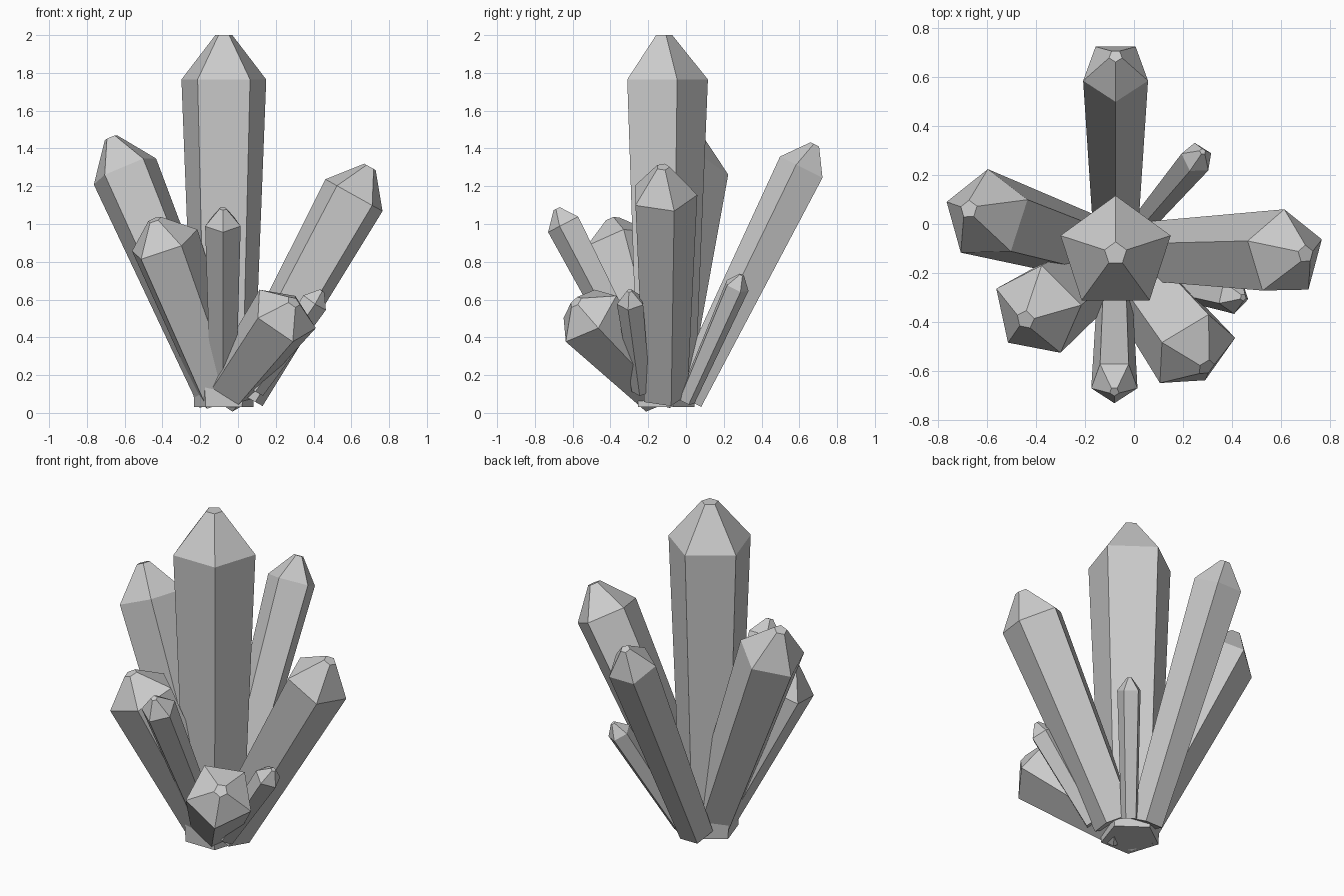
import bpy, bmesh
from math import cos, sin, tau, radians
from mathutils import Vector

if "Cube" in bpy.data.objects:
    bpy.data.objects.remove(bpy.data.objects["Cube"])


def crystal(name, base, shoulder, tip_len, radius, spin):
    """Five-sided shaft that widens to its shoulder, then a blunt pointed tip."""
    base, shoulder = Vector(base), Vector(shoulder)
    axis = (shoulder - base).normalized()
    tilt = Vector((0, 0, 1)).rotation_difference(axis)
    tip = shoulder + axis * tip_len
    bm = bmesh.new()
    rings = []
    for centre, r in ((base, radius * 0.7), (shoulder, radius), (tip, radius * 0.2)):
        angles = [radians(spin) + tau * i / 5 for i in range(5)]
        rings.append([bm.verts.new(centre + tilt @ Vector((r * cos(a), r * sin(a), 0)))
                      for a in angles])
    for low, high in zip(rings, rings[1:]):
        for i in range(5):
            j = (i + 1) % 5
            bm.faces.new((low[i], low[j], high[j], high[i]))
    bm.faces.new(rings[0][::-1])
    bm.faces.new(rings[-1])
    mesh = bpy.data.meshes.new(name)
    bm.to_mesh(mesh)
    bm.free()
    bpy.context.collection.objects.link(bpy.data.objects.new(name, mesh))


# name, base centre, shoulder centre, tip length, shoulder radius, spin in degrees
CRYSTALS = [
    # tall upright centre
    ("main_crystal", (-0.075, -0.12, 0.03), (-0.075, -0.12, 1.765), 0.235, 0.236, 90),
    # large leaning crystals
    ("back_crystal", (-0.075, 0.01, 0.067), (-0.075, 0.622, 1.295), 0.14, 0.139, -90),
    ("right_crystal", (0.025, -0.12, 0.095), (0.615, -0.122, 1.152), 0.172, 0.182, 91),
    ("left_crystal", (-0.09, -0.124, 0.08), (-0.60, 0.037, 1.285), 0.188, 0.188, 90),
    ("front_left_crystal", (-0.079, -0.126, 0.08), (-0.393, -0.354, 0.896), 0.14, 0.195, 82),
    ("front_crystal", (-0.078, -0.16, 0.07), (-0.08, -0.642, 1.002), 0.09, 0.099, -90),
    ("front_right_crystal", (-0.061, -0.13, 0.107), (0.245, -0.52, 0.52), 0.105, 0.19, 81),
    # small crystals
    ("small_back_crystal", (0.03, 0.0, 0.065), (0.257, 0.268, 0.67), 0.07, 0.068, 95),
    ("small_right_crystal", (0.09, -0.235, 0.12), (0.405, -0.292, 0.587), 0.072, 0.075, -85),
]
for spec in CRYSTALS:
    crystal(*spec)
